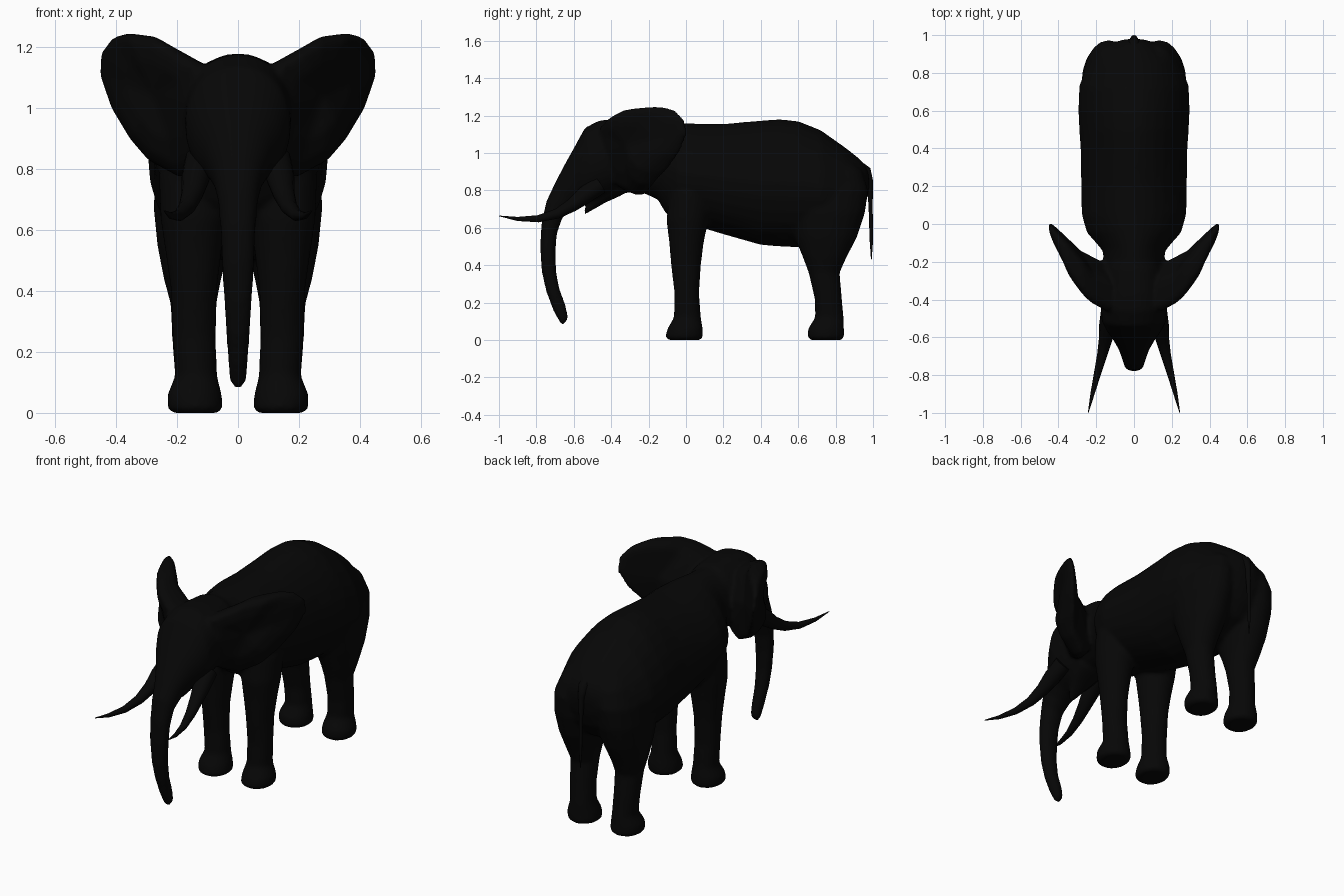
import bpy, bmesh, math
from mathutils import Vector

hide = bpy.data.materials.new("charcoal_hide")
hide.diffuse_color = (0.002, 0.002, 0.002, 1)


def skin(name, rings, mirror=False):
    """Bridge closed rings of points, closing both ends with a fan."""
    bm = bmesh.new()
    loops = [[bm.verts.new(p) for p in ring] for ring in rings]
    n = len(rings[0])
    for a, b in zip(loops, loops[1:]):
        for i in range(n):
            j = (i + 1) % n
            bm.faces.new((a[i], a[j], b[j], b[i]))
    for loop in (loops[0], loops[-1]):
        mid = bm.verts.new(sum((v.co for v in loop), Vector()) / n)
        for i in range(n):
            bm.faces.new((loop[i], loop[(i + 1) % n], mid))
    bmesh.ops.recalc_face_normals(bm, faces=bm.faces[:])
    mesh = bpy.data.meshes.new(name)
    bm.to_mesh(mesh)
    bm.free()
    mesh.materials.append(hide)
    ob = bpy.data.objects.new(name, mesh)
    bpy.context.collection.objects.link(ob)
    if mirror:
        ob.modifiers.new("mirror", 'MIRROR').use_mirror_merge = False
    select([ob])
    bpy.ops.object.shade_smooth_by_angle(angle=math.radians(70))
    return ob


def select(obs):
    bpy.ops.object.select_all(action='DESELECT')
    for ob in obs:
        ob.select_set(True)
    bpy.context.view_layer.objects.active = obs[0]


def oval(centre, u, v, n=20, power=2.0, egg=0.0):
    """Ring around centre spanned by half axes u and v; egg narrows the v end."""
    def s(t):
        return math.copysign(abs(t) ** (2 / power), t)
    ring = []
    for i in range(n):
        a, b = (s(f(2 * math.pi * i / n)) for f in (math.cos, math.sin))
        ring.append(Vector(centre) + Vector(u) * a * (1 - egg * max(0, b)) + Vector(v) * b)
    return ring


def side_loft(name, sections, power=2.2, egg=0.0):
    """Sections: upper (y, z), lower (y, z), half width."""
    rings = []
    for y1, z1, y2, z2, w in sections:
        top, low = Vector((0, y1, z1)), Vector((0, y2, z2))
        rings.append(oval((top + low) / 2, (w, 0, 0), (top - low) / 2, 28, power, egg))
    return skin(name, rings)


def leg(name, sections):
    """Sections: z, front y, back y, inner x, outer x."""
    return skin(name, [oval(((a + b) / 2, (f + r) / 2, z), ((b - a) / 2, 0, 0),
                            (0, (r - f) / 2, 0), 20, 2.05)
                       for z, f, r, a, b in sections], mirror=True)


def tube(name, path, mirror=False):
    """Path: x, y, z, radius."""
    pts = [Vector(p[:3]) for p in path]
    rings = []
    for i, p in enumerate(pts):
        d = (pts[min(i + 1, len(pts) - 1)] - pts[max(i - 1, 0)]).normalized()
        u = d.cross(Vector((1, 0, 0))).normalized()
        rings.append(oval(p, u * path[i][3], d.cross(u) * path[i][3], 12))
    return skin(name, rings, mirror)


# Torso, from rump to neck
torso = side_loft("body", [
    (0.975, 0.90, 0.98, 0.82, 0.05), (0.955, 0.94, 0.965, 0.74, 0.11),
    (0.92, 0.975, 0.935, 0.66, 0.17), (0.85, 1.03, 0.88, 0.58, 0.24),
    (0.72, 1.122, 0.74, 0.51, 0.29), (0.60, 1.17, 0.60, 0.495, 0.295),
    (0.50, 1.18, 0.50, 0.50, 0.29), (0.40, 1.173, 0.40, 0.508, 0.283),
    (0.20, 1.155, 0.20, 0.565, 0.28), (0.05, 1.157, 0.05, 0.61, 0.277),
    (-0.03, 1.16, -0.06, 0.635, 0.25), (-0.08, 1.162, -0.11, 0.68, 0.205),
    (-0.13, 1.162, -0.15, 0.75, 0.167), (-0.26, 1.16, -0.26, 0.80, 0.15)],
    power=2.03, egg=0.16)

# Head flowing into the hanging trunk
head = side_loft("head_and_trunk", [
    (-0.15, 1.14, -0.15, 0.78, 0.12), (-0.24, 1.17, -0.24, 0.79, 0.155),
    (-0.37, 1.18, -0.36, 0.785, 0.165), (-0.46, 1.175, -0.42, 0.76, 0.175),
    (-0.54, 1.135, -0.48, 0.745, 0.172), (-0.60, 1.025, -0.51, 0.74, 0.148),
    (-0.645, 0.945, -0.55, 0.73, 0.115), (-0.70, 0.84, -0.61, 0.70, 0.082),
    (-0.747, 0.74, -0.66, 0.655, 0.065), (-0.773, 0.62, -0.69, 0.57, 0.057),
    (-0.78, 0.50, -0.698, 0.48, 0.053), (-0.772, 0.37, -0.695, 0.37, 0.046),
    (-0.748, 0.26, -0.677, 0.275, 0.039), (-0.713, 0.165, -0.645, 0.19, 0.033),
    (-0.677, 0.095, -0.63, 0.125, 0.028), (-0.66, 0.08, -0.637, 0.10, 0.02)])

# Pointed lower lip
lip = side_loft("lower_lip", [
    (-0.38, 0.86, -0.34, 0.775, 0.10), (-0.46, 0.79, -0.43, 0.735, 0.07),
    (-0.51, 0.745, -0.49, 0.70, 0.042), (-0.545, 0.70, -0.54, 0.67, 0.022)])

# Legs with flared feet
front = leg("front_leg", [
    (0.0, -0.095, 0.075, 0.065, 0.215), (0.015, -0.112, 0.092, 0.048, 0.232),
    (0.06, -0.10, 0.09, 0.053, 0.232), (0.12, -0.065, 0.08, 0.068, 0.207),
    (0.25, -0.062, 0.07, 0.073, 0.215), (0.40, -0.08, 0.08, 0.07, 0.22),
    (0.52, -0.09, 0.095, 0.055, 0.237), (0.64, -0.105, 0.12, 0.04, 0.255),
    (0.78, -0.09, 0.14, 0.05, 0.26), (0.92, -0.04, 0.10, 0.08, 0.22)])
hind = leg("hind_leg", [
    (0.0, 0.665, 0.83, 0.065, 0.215), (0.015, 0.648, 0.847, 0.048, 0.232),
    (0.06, 0.652, 0.845, 0.053, 0.232), (0.12, 0.69, 0.843, 0.068, 0.207),
    (0.22, 0.688, 0.834, 0.073, 0.215), (0.36, 0.655, 0.822, 0.07, 0.222),
    (0.44, 0.625, 0.858, 0.055, 0.244), (0.55, 0.58, 0.915, 0.025, 0.265),
    (0.68, 0.54, 0.958, 0.005, 0.278), (0.80, 0.54, 0.975, 0.005, 0.265),
    (0.90, 0.60, 0.945, 0.01, 0.22), (0.97, 0.66, 0.87, 0.03, 0.17)])

# Ears: x, z, front y, back y around the rim
rim = [(0.12, 1.15, -0.48, -0.30), (0.21, 1.20, -0.43, -0.27),
       (0.27, 1.235, -0.37, -0.20), (0.36, 1.247, -0.25, -0.09),
       (0.412, 1.232, -0.13, -0.04), (0.45, 1.18, -0.06, 0.005),
       (0.454, 1.11, -0.04, 0.022), (0.415, 1.0, -0.13, -0.02),
       (0.355, 0.90, -0.24, -0.09), (0.295, 0.83, -0.27, -0.16),
       (0.19, 0.772, -0.30, -0.21), (0.12, 0.80, -0.38, -0.23),
       (0.10, 1.0, -0.47, -0.24)]


def ear_loop(blend, shrink, dy):
    c = Vector((0.28, -0.21 + 0.12 * (blend - 0.5), 1.04))
    return [Vector((x, f + (b - f) * blend, z)).lerp(c, shrink) + Vector((0, dy, 0))
            for x, z, f, b in rim]


ear = skin("ear", [ear_loop(0, 0.8, -0.05), ear_loop(0, 0.45, -0.045),
                   ear_loop(0, 0.15, -0.015), ear_loop(0.2, 0.02, 0),
                   ear_loop(0.5, 0, 0), ear_loop(0.85, 0.01, 0),
                   ear_loop(1, 0.12, 0.0), ear_loop(1, 0.5, 0.005)], mirror=True)

# Fuse the fleshy parts into one smooth skin
parts = [torso, head, lip, front, hind, ear]
for part in parts:
    select([part])
    bpy.ops.object.convert(target='MESH')
select(parts)
bpy.ops.object.join()
remesh = torso.modifiers.new("fuse", 'REMESH')
remesh.mode = 'VOXEL'
remesh.voxel_size = 0.012
remesh.use_smooth_shade = True
relax = torso.modifiers.new("relax", 'SMOOTH')
relax.factor = 0.5
relax.iterations = 6

# Curved tusks
tube("tusk", [(0.125, -0.46, 0.83, 0.05), (0.138, -0.54, 0.775, 0.047),
              (0.15, -0.61, 0.72, 0.036), (0.168, -0.69, 0.675, 0.027),
              (0.193, -0.79, 0.648, 0.019), (0.22, -0.90, 0.647, 0.011),
              (0.242, -0.998, 0.663, 0.002)], mirror=True)

# Thin tail with a tuft
tube("tail", [(0, 0.92, 0.93, 0.03), (0, 0.962, 0.90, 0.03), (0, 0.982, 0.85, 0.018),
              (0, 0.987, 0.72, 0.011), (0, 0.989, 0.62, 0.010),
              (0, 0.991, 0.53, 0.009), (0, 0.991, 0.43, 0.002)])
